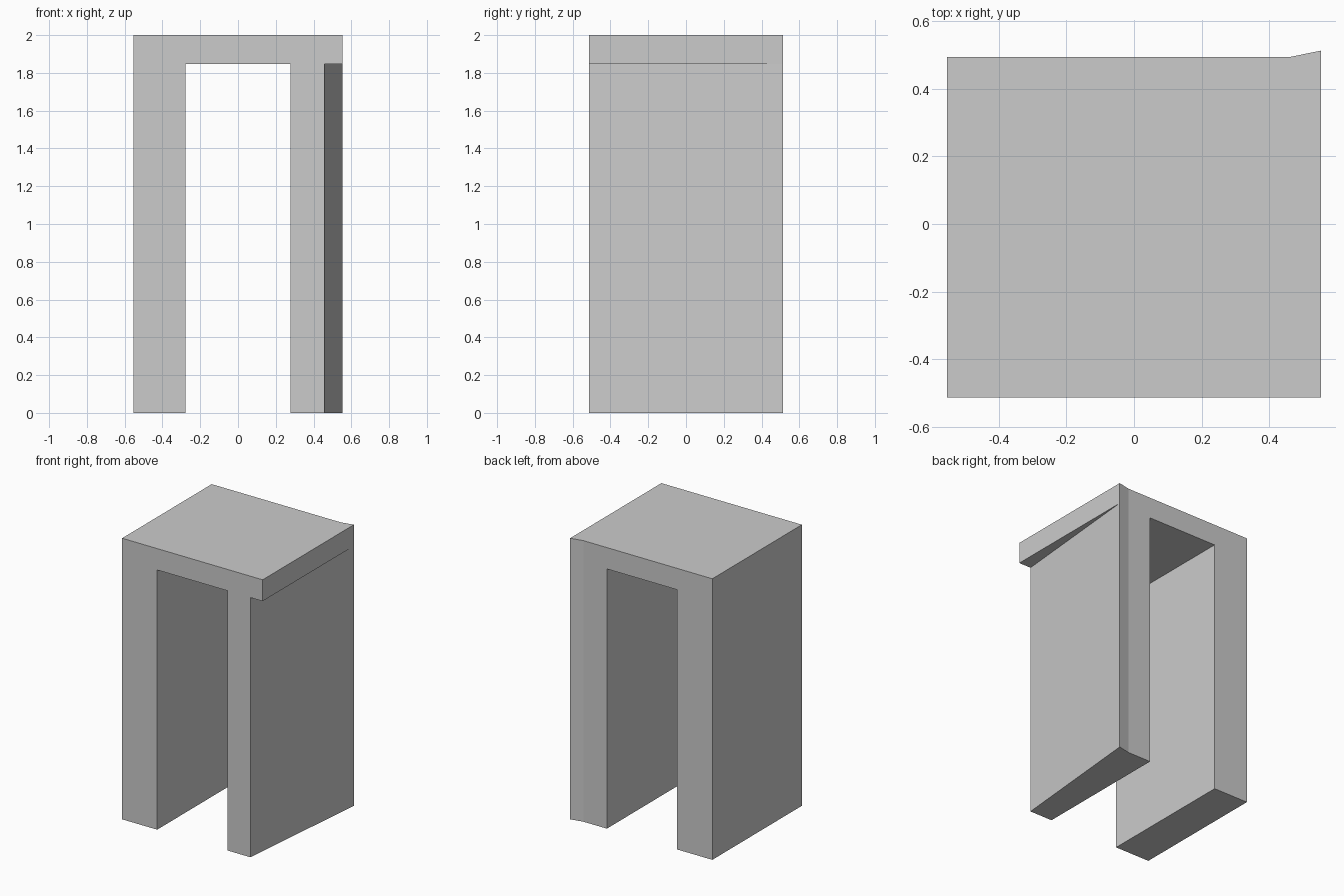
import bpy, bmesh

if "Cube" in bpy.data.objects:
    bpy.data.objects.remove(bpy.data.objects["Cube"])

TOP, UNDER = 2.0, 1.848
X, F, B = 0.553, -0.513, 0.494

# Plan points, shared by the slab and the two legs
P = {
    "a": (-X, F), "b": (-0.277, F), "c": (0.277, F), "d": (0.457, F), "e": (X, F),
    "f": (X, 0.513), "g": (0.46, B), "h": (0.277, B), "i": (-0.277, B), "j": (-X, B),
}
# Counter-clockwise plan cells and the height of each underside
cells = {
    "abij": 0.0,      # left leg
    "bchi": UNDER,    # opening
    "cdfgh": 0.0,     # skewed right leg
    "def": UNDER,     # tapering overhang
}

bm = bmesh.new()
cache = {}


def v(name, z):
    if (name, z) not in cache:
        cache[name, z] = bm.verts.new((*P[name], z))
    return cache[name, z]


def face(*pts):
    bm.faces.new([v(n, z) for n, z in pts])


def edges(loop):
    return list(zip(loop, loop[1:] + loop[0]))


owner = {e: c for c in cells for e in edges(c)}
for cell, low in cells.items():
    # Top and underside
    face(*[(n, TOP) for n in cell])
    face(*[(n, low) for n in reversed(cell)])
    # Walls down to this cell's underside wherever the neighbour is higher
    for p, q in edges(cell):
        other = owner.get((q, p))
        high = TOP if other is None else cells[other]
        levels = [z for z in (0.0, UNDER, TOP) if low <= z <= high]
        for z0, z1 in zip(levels, levels[1:]):
            face((p, z0), (q, z0), (q, z1), (p, z1))

# Merge coplanar faces into clean flat panels
bmesh.ops.recalc_face_normals(bm, faces=bm.faces)
bmesh.ops.dissolve_limit(bm, angle_limit=0.01, verts=bm.verts, edges=bm.edges)

mesh = bpy.data.meshes.new("table_block")
bm.to_mesh(mesh)
bm.free()
bpy.context.collection.objects.link(bpy.data.objects.new("table_block", mesh))
